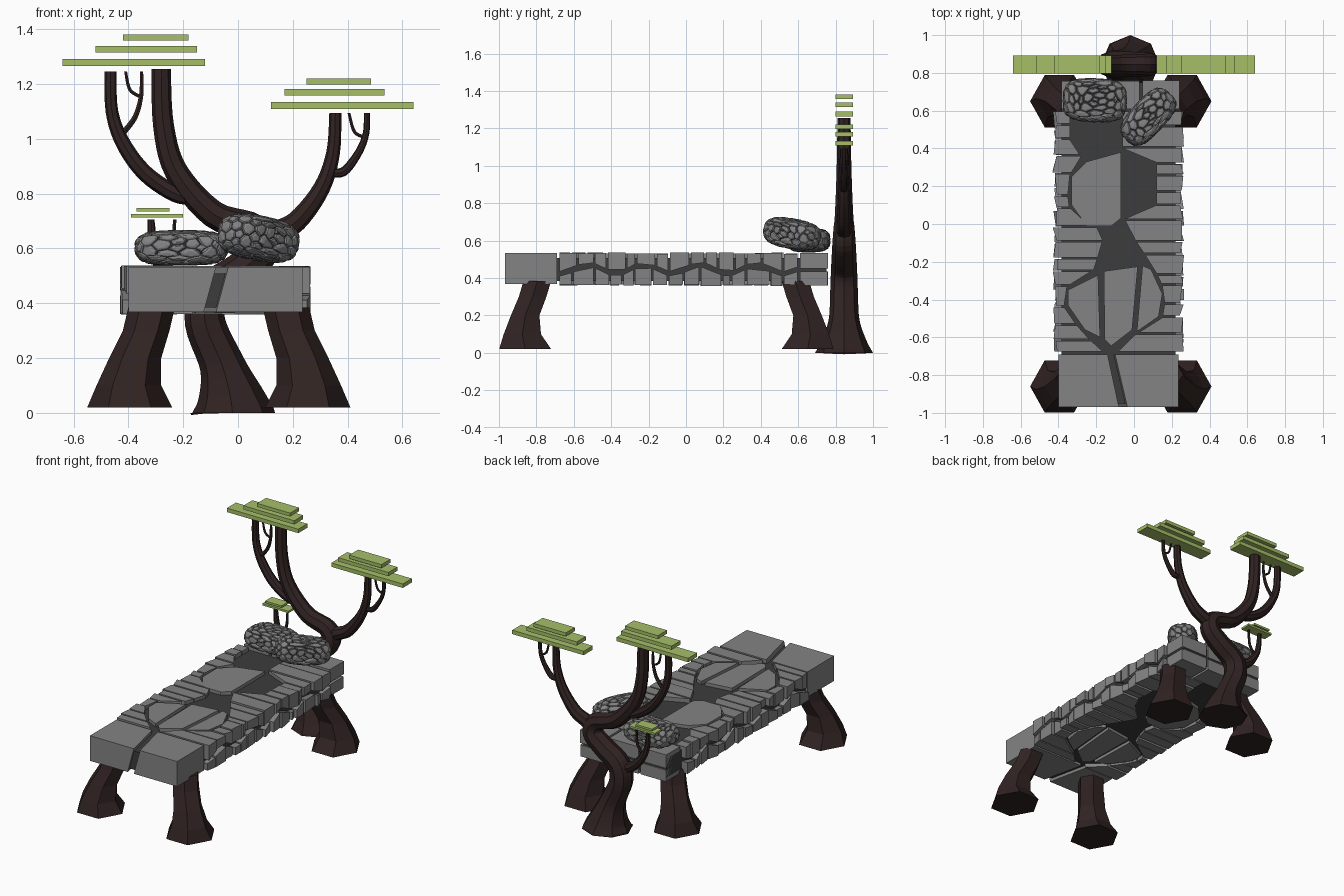
import bpy, bmesh, math, random
from mathutils import Vector, Euler, Matrix

if "Cube" in bpy.data.objects:
    bpy.data.objects.remove(bpy.data.objects["Cube"])

random.seed(4)


def mat(name, r, g, b):
    m = bpy.data.materials.new(name)
    m.diffuse_color = (r, g, b, 1)
    m.use_nodes = True
    m.node_tree.nodes["Principled BSDF"].inputs["Base Color"].default_value = m.diffuse_color
    return m


WOOD = mat("dark_wood", .03, .017, .016)
LEAF = mat("leaf_green", .38, .52, .14)
STONE = mat("stone", .23, .23, .23)
DARK = mat("dark_stone", .045, .045, .045)


def finish(bm, name, material):
    bmesh.ops.recalc_face_normals(bm, faces=bm.faces[:])
    me = bpy.data.meshes.new(name)
    bm.to_mesh(me)
    bm.free()
    me.materials.append(material)
    ob = bpy.data.objects.new(name, me)
    bpy.context.collection.objects.link(ob)
    return ob


def loft(bm, rings):
    """Closed skin through rings of equal point count, capped at both ends."""
    vs = [[bm.verts.new(p) for p in ring] for ring in rings]
    n = len(vs[0])
    for a, b in zip(vs, vs[1:]):
        for i in range(n):
            bm.faces.new((a[i], a[(i + 1) % n], b[(i + 1) % n], b[i]))
    bm.faces.new(vs[0][::-1])
    bm.faces.new(vs[-1])


def box(bm, x0, x1, y0, y1, z0, z1):
    loft(bm, [[(x0, y0, z), (x1, y0, z), (x1, y1, z), (x0, y1, z)] for z in (z0, z1)])


# --- tree: tapered tubes in the plane y = TY, control points are (x, z, radius)
TY = .845


def tube(name, pts, sides=8, steps=5):
    p = [Vector(q) for q in pts]
    p = [p[0]] + p + [p[-1]]
    path = []
    for a, b, c, d in zip(p, p[1:], p[2:], p[3:]):
        for s in range(steps):
            t = s / steps
            path.append(.5 * (2 * b + (c - a) * t + (2 * a - 5 * b + 4 * c - d) * t * t
                              + (3 * b - a - 3 * c + d) * t ** 3))
    path.append(p[-1])
    rings = []
    for i, q in enumerate(path):
        t = (path[min(i + 1, len(path) - 1)] - path[max(i - 1, 0)]).xy.normalized()
        if i in (0, len(path) - 1):
            t = Vector((0, 1)) if i or q.y == 0 else t
        ring = []
        for k in range(sides):
            a = 2 * math.pi * k / sides
            u = q.z * math.sin(a)
            ring.append((q.x + u * t.y, TY + q.z * math.cos(a), q.y - u * t.x))
        rings.append(ring)
    bm = bmesh.new()
    loft(bm, rings)
    finish(bm, name, WOOD)


tube("trunk", [(-.02, 0, .155), (-.03, .07, .118), (-.06, .18, .082), (-.12, .33, .074),
               (-.1, .44, .07), (.01, .52, .066), (.085, .59, .062), (.06, .67, .056),
               (-.09, .725, .05), (-.225, .88, .043), (-.272, 1.05, .038), (-.28, 1.255, .035)])
tube("right_branch", [(.06, .62, .045), (.13, .655, .042), (.215, .7, .038), (.305, .82, .031),
                      (.347, .95, .025), (.355, 1.093, .022)])
tube("left_fork", [(-.16, .79, .03), (-.23, .8, .031), (-.34, .875, .03), (-.42, .985, .027),
                   (-.46, 1.1, .023), (-.465, 1.245, .022)])
tube("right_fork", [(.33, .88, .016), (.385, .88, .017), (.44, .95, .014), (.467, 1.02, .012),
                    (.47, 1.093, .011)])
tube("low_branch", [(-.1, .4, .035), (-.22, .46, .03), (-.3, .57, .02), (-.318, .705, .013)])
tube("left_twig", [(-.42, 1.02, .012), (-.375, 1.08, .011), (-.353, 1.16, .009), (-.352, 1.245, .007)], 6)
tube("left_small_twig", [(-.36, 1.155, .007), (-.395, 1.18, .007), (-.41, 1.245, .006)], 6)
tube("right_twig", [(.465, 1.005, .007), (.425, 1.025, .007), (.405, 1.093, .006)], 6)
tube("low_twig", [(-.285, .54, .01), (-.24, .6, .009), (-.231, .705, .007)], 6)

# --- foliage: stacked flat bars (x0, x1, z0, thickness, half depth)
canopies = {
    "left_foliage": [(-.64, -.12, 1.265, .026, .047), (-.52, -.15, 1.314, .025, .047), (-.42, -.18, 1.358, .023, .047)],
    "right_foliage": [(.12, .64, 1.108, .026, .047), (.17, .535, 1.157, .025, .047), (.25, .485, 1.197, .023, .047)],
    "low_foliage": [(-.39, -.2, .713, .013, .035), (-.37, -.25, .735, .013, .035)],
}
for name, bars in canopies.items():
    bm = bmesh.new()
    for x0, x1, z, h, d in bars:
        box(bm, x0, x1, TY - d, TY + d, z, z + h)
    finish(bm, name, LEAF)

# --- four flared six-sided legs, mirrored about the bed centre
CX, CY = -.07, -.105
leg = [(.325, .755, .02, .155, .16), (.328, .77, .1, .118, .115), (.305, .755, .2, .095, .088),
       (.265, .715, .3, .085, .085), (.245, .69, .385, .085, .085)]
for sx, nx in ((-1, "left"), (1, "right")):
    for sy, ny in ((-1, "front"), (1, "back")):
        bm = bmesh.new()
        loft(bm, [[(CX + sx * (ox + rx * math.cos(k * math.pi / 3)),
                    CY + sy * (oy + ry * math.sin(k * math.pi / 3)), z) for k in range(6)]
                  for ox, oy, z, rx, ry in leg])
        finish(bm, f"{ny}_{nx}_leg", WOOD)

# --- bed slab: dark core
bm = bmesh.new()
box(bm, -.385, .22, -.95, .75, .385, .508)
finish(bm, "slab_core", DARK)

# central plates, on top and underneath
plates = [
    [(-.33, .25), (-.25, .33), (-.07, .38), (-.07, .03), (-.12, -.01), (-.25, -.01), (-.33, .1)],
    [(-.35, -.35), (-.19, -.27), (-.18, -.6), (-.26, -.56), (-.35, -.43)],
    [(-.16, -.25), (.02, -.225), (-.01, -.56), (-.12, -.645), (-.155, -.61)],
    [(.045, -.22), (.09, -.24), (.15, -.37), (.13, -.49), (.015, -.57)],
]
bm = bmesh.new()
for pl in plates:
    for z0, z1 in ((.48, .53), (.365, .41)):
        loft(bm, [[(x, y, z) for x, y in pl] for z in (z0, z1)])
# foot-end blocks with a slanted crack between
for pl in ([(-.4, -.69), (-.14, -.69), (-.08, -.968), (-.4, -.968)],
           [(-.1, -.69), (.235, -.69), (.235, -.968), (-.035, -.968)]):
    low = [(x - (.045 if -.2 < x < 0 else 0), y, .368) for x, y in pl]
    loft(bm, [low, [(x, y, .533) for x, y in pl]])
# head-end blocks in two layers
for x0, x1 in ((-.385, -.2), (-.185, .03), (.045, .24)):
    for z0, z1 in ((.36, .435), (.45, .535)):
        box(bm, x0, x1, .61, .755 + random.uniform(0, .012), z0, z1)
finish(bm, "slab_plates", STONE)


def lerp(table, y):
    for (y0, x0), (y1, x1) in zip(table, table[1:]):
        if y <= y1:
            return x0 + (x1 - x0) * (y - y0) / (y1 - y0)
    return table[-1][1]


# edge stones: upper and lower rows split by a zigzag crack
inner_left = [(-.68, -.16), (-.57, -.28), (-.44, -.37), (-.34, -.37), (-.24, -.21), (-.03, -.15),
              (0, -.27), (.1, -.35), (.25, -.35), (.35, -.27), (.42, -.34), (.65, -.34)]
inner_right = [(-.68, -.09), (-.59, 0), (-.5, .15), (-.37, .17), (-.24, .11), (-.03, -.03),
               (.03, -.05), (.1, .12), (.33, .12), (.4, -.06), (.65, -.06)]
for name, edge, table, s in (("left_edge_stones", -.405, inner_left, -1),
                             ("right_edge_stones", .24, inner_right, 1)):
    bm = bmesh.new()
    for row in (0, 1):
        n = 15
        ys = [-.68 + 1.28 * i / n + (random.uniform(-.025, .025) if 0 < i < n else 0) for i in range(n + 1)]
        for y0, y1 in zip(ys, ys[1:]):
            y0, y1 = y0 + .005, y1 - .005
            crack = [.448 + .025 * math.sin(y * 21) + (.012 if row else -.012) for y in (y0, y1)]
            face = (.533 if row else .362) + random.uniform(-.004, .004)
            out = [edge + s * random.uniform(.002, .026) for _ in range(2)]
            xy = [(out[0], y0), (out[1], y1), (lerp(table, y1), y1), (lerp(table, y0), y0)]
            zs = [crack[0], crack[1], crack[1], crack[0]]
            loft(bm, [[(x, y, z) for (x, y), z in zip(xy, zs)], [(x, y, face) for x, y in xy]])
    finish(bm, name, STONE)


# --- pillows: rounded box covered in separate cobbles (Voronoi cells of scattered points)
def pillow(name, loc, half, rot, spacing):
    half = Vector(half)

    def project(p):
        q = [abs(p[i] / half[i]) ** 3.4 for i in range(3)]
        return p / sum(q) ** (1 / 3.4)
    pts = []
    for _ in range(5000):
        d = Vector([random.gauss(0, 1) * h for h in half])
        d = project(d)
        if all((d - p).length > spacing for p in pts):
            pts.append(d)
    hull = bmesh.new()
    for p in pts:
        hull.verts.new(p)
    bmesh.ops.convex_hull(hull, input=hull.verts[:])
    bmesh.ops.recalc_face_normals(hull, faces=hull.faces[:])
    hull.normal_update()
    cobbles = bmesh.new()
    for v in hull.verts:
        if len(v.link_faces) < 3:
            continue
        n = v.normal
        u = n.orthogonal().normalized()
        w = n.cross(u)
        ring = [project(f.calc_center_median()) for f in v.link_faces]
        c = sum(ring, Vector()) / len(ring)
        ring.sort(key=lambda p: math.atan2((p - c).dot(w), (p - c).dot(u)))
        loft(cobbles, [[c + (p - c) * k - n * h for p in ring]
                       for k, h in ((.84, .016), (.88, .006), (.76, .001), (.45, -.002))])
    place = Matrix.Translation(loc) @ Euler(rot).to_matrix().to_4x4()
    core = finish(hull, name + "_core", DARK)
    stones = finish(cobbles, name + "_cobbles", STONE)
    core.matrix_world = place @ Matrix.Diagonal([1 - .011 / h for h in half] + [1])
    stones.matrix_world = place


pillow("left_pillow", (-.207, .655, .602), (.17, .115, .063), (0, 0, math.radians(-2)), .034)
pillow("right_pillow", (.075, .567, .637), (.17, .092, .078), (0, math.radians(9), math.radians(47)), .034)
